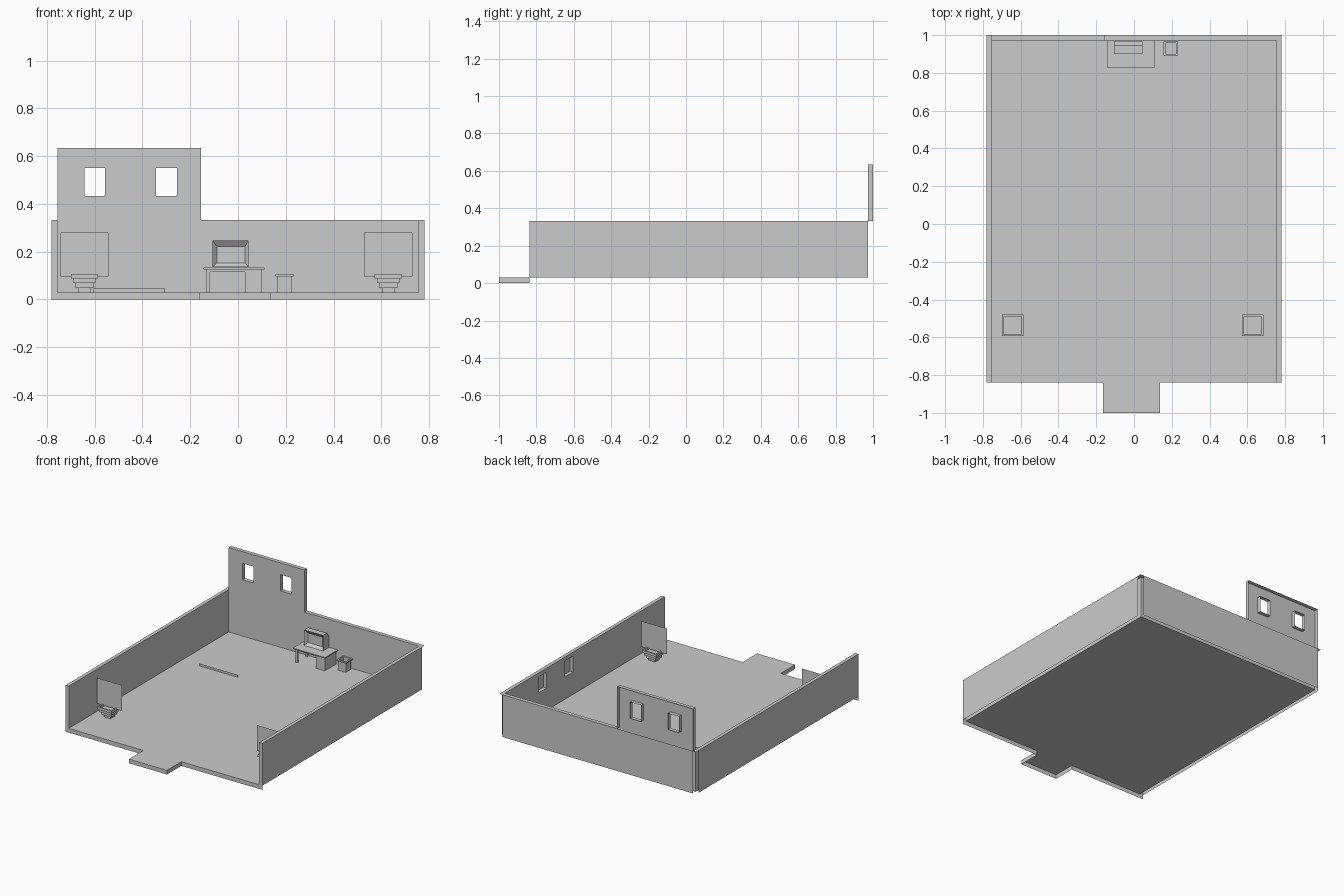
import bpy, bmesh
from mathutils import Vector

if "Cube" in bpy.data.objects:
    bpy.data.objects.remove(bpy.data.objects["Cube"])


def finish(name, bm, weld=True):
    if weld:
        bmesh.ops.remove_doubles(bm, verts=bm.verts, dist=0.0002)
    me = bpy.data.meshes.new(name)
    bm.to_mesh(me)
    bm.free()
    ob = bpy.data.objects.new(name, me)
    bpy.context.collection.objects.link(ob)
    return ob


def rect(bm, axis, at, u, v, facing=1, holes=()):
    """Flat axis-aligned rectangle, split in a grid around its holes."""
    us = sorted(set(u) | {e for h in holes for e in h[0]})
    vs = sorted(set(v) | {e for h in holes for e in h[1]})
    for a, b in zip(us, us[1:]):
        for c, d in zip(vs, vs[1:]):
            mu, mv = (a + b) / 2, (c + d) / 2
            if any(h[0][0] < mu < h[0][1] and h[1][0] < mv < h[1][1] for h in holes):
                continue
            pts = []
            for p in ((a, c), (b, c), (b, d), (a, d)):
                q = list(p)
                q.insert(axis, at)
                pts.append(q)
            f = bm.faces.new([bm.verts.new(q) for q in pts])
            f.normal_update()
            if f.normal[axis] * facing < 0:
                f.normal_flip()


def box(bm, x, y, z):
    for axis, (lo, hi) in enumerate((x, y, z)):
        u, v = [r for i, r in enumerate((x, y, z)) if i != axis]
        rect(bm, axis, lo, u, v, -1)
        rect(bm, axis, hi, u, v, 1)


XI, XO = 0.755, 0.78          # inner and outer wall faces
YF, YI, YO = -0.838, 0.972, 1.0
ZF, ZW, ZT = 0.03, 0.333, 0.635
SX = (-0.164, 0.137)          # entrance step

# Floor with entrance step and a hanging front lip
bm = bmesh.new()
rect(bm, 2, ZF, (-XI, XI), (YF, YI))
rect(bm, 2, ZF, SX, (-1, YF))
rect(bm, 1, -1, SX, (0, ZF), -1)
for x, s in zip(SX, (-1, 1)):
    rect(bm, 0, x, (-1, YF), (0, ZF), s)
rect(bm, 1, YF, (-XO, SX[0]), (0, ZF), -1)
rect(bm, 1, YF, (SX[1], XO), (0, ZF), -1)
finish("floor", bm)

# Side walls; the right one has two window recesses on the inside
side_windows = [((0.50, 0.59), (0.19, 0.305)), ((0.20, 0.29), (0.19, 0.305))]
for name, s in (("left_wall", -1), ("right_wall", 1)):
    bm = bmesh.new()
    holes = side_windows if s > 0 else []
    xr = sorted((s * XI, s * XO))
    rect(bm, 0, s * XI, (YF, YI), (ZF, ZW), -s, holes)
    rect(bm, 0, s * XO, (YF, YI), (ZF, ZW), s)
    rect(bm, 2, ZW, xr, (YF, YO))
    rect(bm, 1, YF, xr, (ZF, ZW), -1)
    for hy, hz in holes:
        for k, d in ((0, 1), (1, -1)):
            rect(bm, 1, hy[k], xr, hz, d)
            rect(bm, 2, hz[k], xr, hy, d)
    finish(name, bm)

# Back wall with raised section and two through windows
bm = bmesh.new()
RX = (-XI, -0.154)
back_windows = [((-0.643, -0.556), (0.434, 0.551)), ((-0.344, -0.256), (0.434, 0.551))]
rect(bm, 1, YI, (-XI, XI), (ZF, ZW), -1)
rect(bm, 1, YO, (-XI, XI), (ZF, ZW), 1)
rect(bm, 2, ZW, (RX[1], XI), (YI, YO))
rect(bm, 1, YI, RX, (ZW, ZT), -1, back_windows)
rect(bm, 2, ZT, RX, (YI, YO))
for x, s in zip(RX, (-1, 1)):
    rect(bm, 0, x, (YI, YO), (ZW, ZT), s)
for hx, hz in back_windows:
    for k, d in ((0, 1), (1, -1)):
        rect(bm, 0, hx[k], (YI, YO), hz, d)
        rect(bm, 2, hz[k], hx, (YI, YO), d)
finish("back_wall", bm)

# Thin upright strip standing on the floor
bm = bmesh.new()
rect(bm, 1, 0.435, (-0.608, -0.305), (ZF, 0.047), -1)
finish("floor_strip", bm)


def open_tub(bm, cx, cy, h, inner, z0, z1, depth):
    """Square rim with a sunken inside."""
    hole = [((cx - inner, cx + inner), (cy - inner, cy + inner))]
    for k, s in ((-h, -1), (h, 1)):
        rect(bm, 0, cx + k, (cy - h, cy + h), (z0, z1), s)
        rect(bm, 1, cy + k, (cx - h, cx + h), (z0, z1), s)
    rect(bm, 2, z1, (cx - h, cx + h), (cy - h, cy + h), 1, hole)
    rect(bm, 2, z0, (cx - h, cx + h), (cy - h, cy + h), -1, hole)
    for k, s in ((-inner, 1), (inner, -1)):
        rect(bm, 0, cx + k, hole[0][1], (depth, z1), s)
        rect(bm, 1, cy + k, hole[0][0], (depth, z1), s)
    rect(bm, 2, depth, *hole[0])


# Stepped planters with a flat upright foliage card
for side, cx in (("left", -0.643), ("right", 0.629)):
    cy = -0.537
    bm = bmesh.new()
    open_tub(bm, cx, cy, 0.057, 0.047, 0.088, 0.106, 0.09)
    for h, z0, z1 in ((0.047, 0.068, 0.088), (0.038, 0.048, 0.068), (0.026, ZF, 0.048)):
        box(bm, (cx - h, cx + h), (cy - h, cy + h), (z0, z1))
    finish(side + "_planter", bm, False)
    bm = bmesh.new()
    rect(bm, 1, cy, (cx - 0.101, cx + 0.101), (0.097, 0.281), -1)
    finish(side + "_foliage_card", bm)

# Desk: top, left legs, apron, drawer cabinet
bm = bmesh.new()
box(bm, (-0.144, 0.111), (0.828, 0.972), (0.126, 0.133))
finish("desk_top", bm)
for name, y in (("front", 0.84), ("back", 0.95)):
    bm = bmesh.new()
    box(bm, (-0.131, -0.117), (y, y + 0.014), (ZF, 0.126))
    finish("desk_leg_" + name, bm)
bm = bmesh.new()
box(bm, (-0.117, 0.03), (0.842, 0.962), (0.116, 0.126))
finish("desk_apron", bm)
bm = bmesh.new()
box(bm, (0.03, 0.101), (0.84, 0.965), (ZF, 0.126))
finish("desk_drawers", bm)

# Monitor: recessed screen in front, sloping rear
bm = bmesh.new()
rings = [  # x0, x1, z0, z1, y
    (-0.088, 0.029, 0.153, 0.222, 0.918),
    (-0.106, 0.044, 0.135, 0.246, 0.90),
    (-0.106, 0.044, 0.135, 0.246, 0.944),
    (-0.106, 0.044, 0.135, 0.215, 0.968)]
loops = [[bm.verts.new(Vector(p)) for p in ((a, y, c), (b, y, c), (b, y, d), (a, y, d))]
         for a, b, c, d, y in rings]
bm.faces.new(loops[0])
bm.faces.new(loops[-1][::-1])
for p, q in zip(loops, loops[1:]):
    for i in range(4):
        j = (i + 1) % 4
        bm.faces.new((p[j], p[i], q[i], q[j]))
bmesh.ops.recalc_face_normals(bm, faces=bm.faces)
finish("monitor", bm)

# Waste bin with open top
bm = bmesh.new()
open_tub(bm, 0.195, 0.929, 0.038, 0.028, 0.097, 0.106, 0.05)
for k, s in ((-0.03, -1), (0.03, 1)):
    rect(bm, 0, 0.195 + k, (0.899, 0.959), (ZF, 0.097), s)
    rect(bm, 1, 0.929 + k, (0.165, 0.225), (ZF, 0.097), s)
finish("waste_bin", bm, False)
